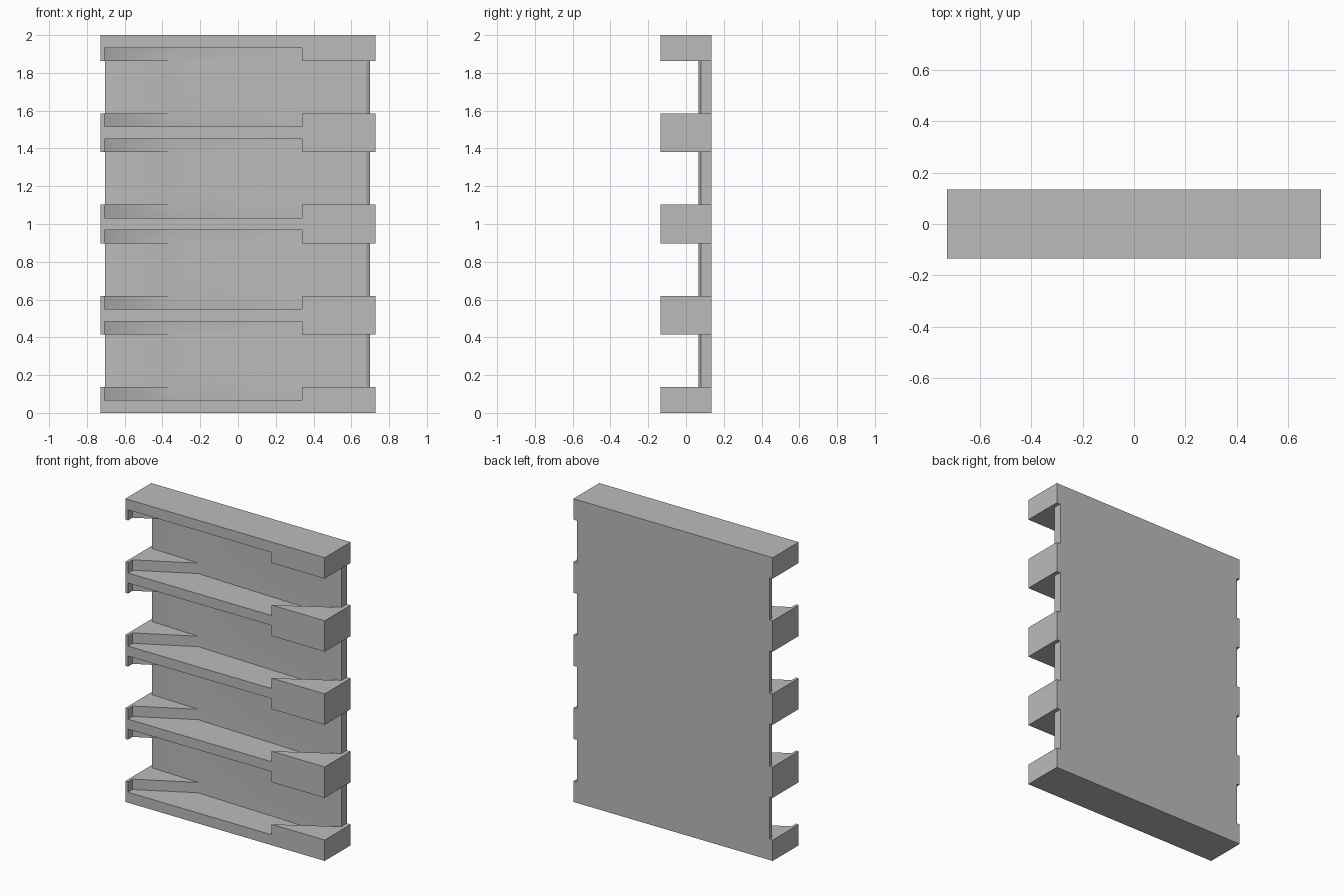
import bpy
import bmesh
import math

cube = bpy.data.objects.get("Cube")
if cube:
    bpy.data.objects.remove(cube, do_unlink=True)

grey = bpy.data.materials.new("plain_grey")
grey.use_nodes = True
colour = (0.5, 0.5, 0.5, 1)
grey.diffuse_color = colour
for node in grey.node_tree.nodes:
    if node.type == "BSDF_PRINCIPLED":
        node.inputs["Base Color"].default_value = colour


def prism(name, outline, z0, z1):
    """Extrude a plan outline upwards into a closed solid."""
    bm = bmesh.new()
    base = bm.faces.new([bm.verts.new((x, y, z0)) for x, y in outline])
    top = bmesh.ops.extrude_face_region(bm, geom=[base])["geom"]
    verts = [v for v in top if isinstance(v, bmesh.types.BMVert)]
    bmesh.ops.translate(bm, verts=verts, vec=(0, 0, z1 - z0))
    bmesh.ops.recalc_face_normals(bm, faces=bm.faces)
    mesh = bpy.data.meshes.new(name)
    bm.to_mesh(mesh)
    bm.free()
    mesh.materials.append(grey)
    obj = bpy.data.objects.new(name, mesh)
    bpy.context.collection.objects.link(obj)
    return obj


def cut(target, cutter):
    cutter.hide_render = True
    mod = target.modifiers.new("cut", "BOOLEAN")
    mod.operation = "DIFFERENCE"
    mod.solver = "EXACT"
    mod.object = cutter
    bpy.ops.object.modifier_apply(modifier=mod.name)
    bpy.data.objects.remove(cutter, do_unlink=True)


# Solid block the rack is cut from
W, D = 0.7275, 0.135
rack = prism("slotted_rack", [(-W, -D), (W, -D), (W, D), (-W, D)], 0, 2)
bpy.context.view_layer.objects.active = rack
rack.select_set(True)

# Slightly sloping front of the back plate
plate_left, bend, plate_right = (-0.705, 0.11), (-0.36, 0.0993), (0.68, 0.067)

# Open bay between rails, which also trims the plate ends
bay = [(-0.9, -0.3), (0.9, -0.3), (0.9, 0.3), (0.7, 0.3), (0.7, 0.079),
       plate_right, bend, plate_left, (-0.705, 0.3), (-0.9, 0.3)]

# Slanted groove sunk into the rails above and below each bay
groove = [(-0.708, -0.3), (0.34, -0.3), (0.34, -D), plate_right, bend,
          (-0.708, -0.088)]

for i in range(4):
    middle = 1 + (i - 1.5) * 0.482
    cut(rack, prism("groove_cutter", groove, middle - 0.208, middle + 0.208))
    cut(rack, prism("bay_cutter", bay, middle - 0.139, middle + 0.139))

bpy.ops.object.shade_smooth_by_angle(angle=math.radians(30.5))
